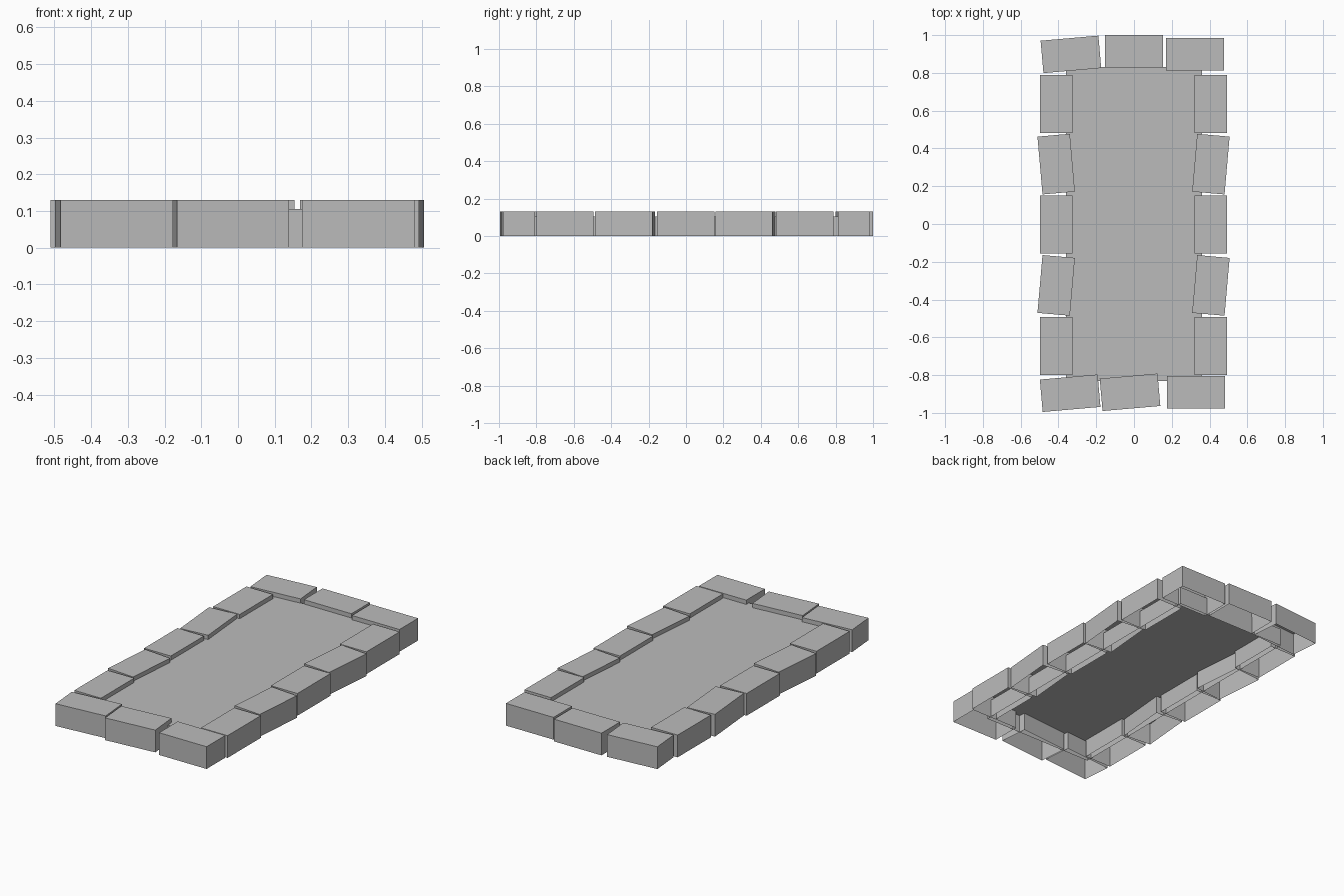
import bpy, bmesh
from math import radians
from mathutils import Matrix

cube = bpy.data.objects.get("Cube")
if cube:
    bpy.data.objects.remove(cube, do_unlink=True)

stone = bpy.data.materials.new("stone_grey")
stone.use_nodes = True
GREY = (0.5, 0.5, 0.5, 1)
stone.diffuse_color = GREY
stone.node_tree.nodes["Principled BSDF"].inputs["Base Color"].default_value = GREY


def open_box(name, x, y, size, turn=0):
    """Box standing on the ground, without its bottom face."""
    bm = bmesh.new()
    bmesh.ops.create_cube(bm, size=1)
    bm.normal_update()
    bottom = [f for f in bm.faces if f.normal.z < -0.5]
    bmesh.ops.delete(bm, geom=bottom, context='FACES_ONLY')
    bmesh.ops.scale(bm, vec=size, verts=bm.verts)
    bmesh.ops.translate(bm, vec=(0, 0, size[2] / 2), verts=bm.verts)
    mesh = bpy.data.meshes.new(name)
    bm.to_mesh(mesh)
    bm.free()
    mesh.materials.append(stone)
    obj = bpy.data.objects.new(name, mesh)
    obj.matrix_world = Matrix.Translation((x, y, 0)) @ Matrix.Rotation(radians(turn), 4, 'Z')
    bpy.context.collection.objects.link(obj)


LONG, WIDE, HIGH, TILT = 0.307, 0.172, 0.13, 5

# Sunken bed inside the border
open_box("bed", 0, 0, (0.72, 1.66, 0.105))

# Side borders: y position, turn on the right, turn on the left
side_rows = [(0.635, 0, 0), (0.317, TILT, -TILT), (-0.002, 0, 0),
             (-0.325, -TILT, -TILT), (-0.647, 0, 0)]
for i, (y, turn_right, turn_left) in enumerate(side_rows, 1):
    open_box(f"right_border_stone_{i}", -0.412, y, (WIDE, LONG, HIGH), turn_right)
    open_box(f"left_border_stone_{i}", 0.407, y, (WIDE, LONG, HIGH), turn_left)

# End borders: x, y, turn
ends = {
    "back": [(-0.334, 0.898, TILT), (0, 0.914, 0), (0.322, 0.898, 0)],
    "front": [(-0.338, -0.896, TILT), (-0.021, -0.891, TILT), (0.328, -0.892, 0)],
}
for end, stones in ends.items():
    for i, (x, y, turn) in enumerate(stones, 1):
        open_box(f"{end}_border_stone_{i}", x, y, (LONG, WIDE, HIGH), turn)
